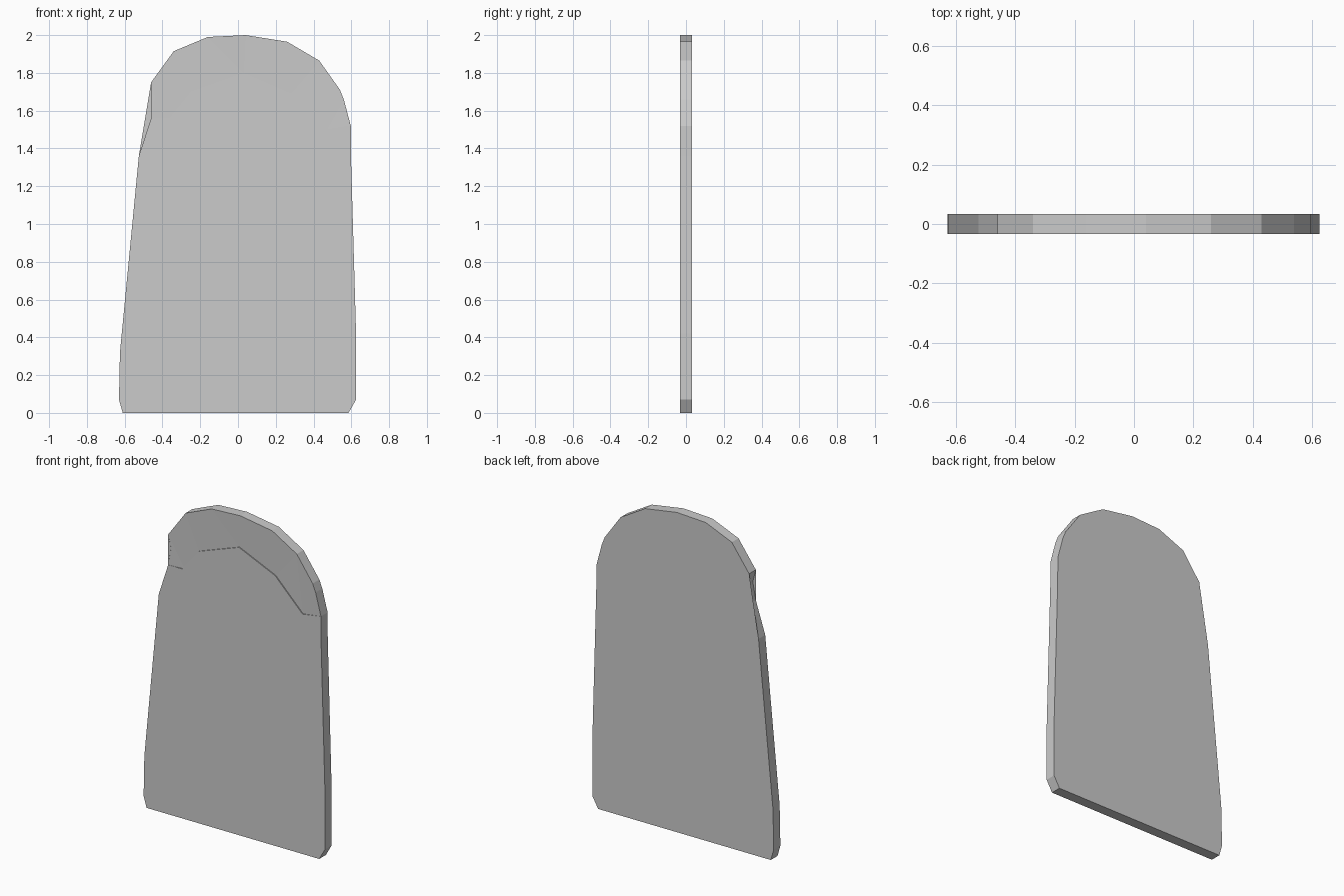
import bpy, bmesh

if "Cube" in bpy.data.objects:
    bpy.data.objects.remove(bpy.data.objects["Cube"])

HALF = 0.033      # half of the slab thickness
STEP = 0.006      # depth of the chipped ledge on the front

# Worn top edge, left to right (x, z)
crown = [(-0.46, 1.56), (-0.44, 1.67), (-0.46, 1.75), (-0.34, 1.915),
         (-0.16, 1.99), (0.04, 2.0), (0.26, 1.965), (0.43, 1.865),
         (0.54, 1.71), (0.56, 1.66), (0.597, 1.52)]
# Sides and base, right to left
lower = [(0.598, 1.36), (0.625, 0.42), (0.625, 0.07), (0.585, 0.0),
         (-0.61, 0.0), (-0.63, 0.07), (-0.625, 0.32), (-0.525, 1.36)]
# Ledge between its two ends on the outline, left to right
ledge = [(-0.35, 1.56), (-0.25, 1.70), (0.03, 1.80), (0.28, 1.69), (0.47, 1.50)]

bm = bmesh.new()


def ring(points, y):
    return [bm.verts.new((x, y, z)) for x, z in points]


front_crown, front_lower = ring(crown, -HALF), ring(lower, -HALF)
back = ring(crown + lower, HALF)
lip, recess = ring(ledge, -HALF), ring(ledge, -HALF + STEP)

# Back and rim of the slab
bm.faces.new(back)
front = front_crown + front_lower
for i in range(len(front)):
    j = (i + 1) % len(front)
    bm.faces.new((front[i], front[j], back[j], back[i]))

# Front face below the ledge
left, right = front_crown[0], front_crown[-1]
bm.faces.new([left] + lip + [right] + front_lower)

# Ledge wall
bm.faces.new((left, lip[0], recess[0]))
bm.faces.new((right, recess[-1], lip[-1]))
for i in range(len(lip) - 1):
    bm.faces.new((lip[i], lip[i + 1], recess[i + 1], recess[i]))

# Chipped front face above the ledge
bm.faces.new(front_crown + recess[::-1])

bmesh.ops.triangulate(bm, faces=[f for f in bm.faces if len(f.verts) > 4])
bmesh.ops.recalc_face_normals(bm, faces=bm.faces)

mesh = bpy.data.meshes.new("worn_slab")
bm.to_mesh(mesh)
bm.free()
slab = bpy.data.objects.new("worn_slab", mesh)
bpy.context.collection.objects.link(slab)
